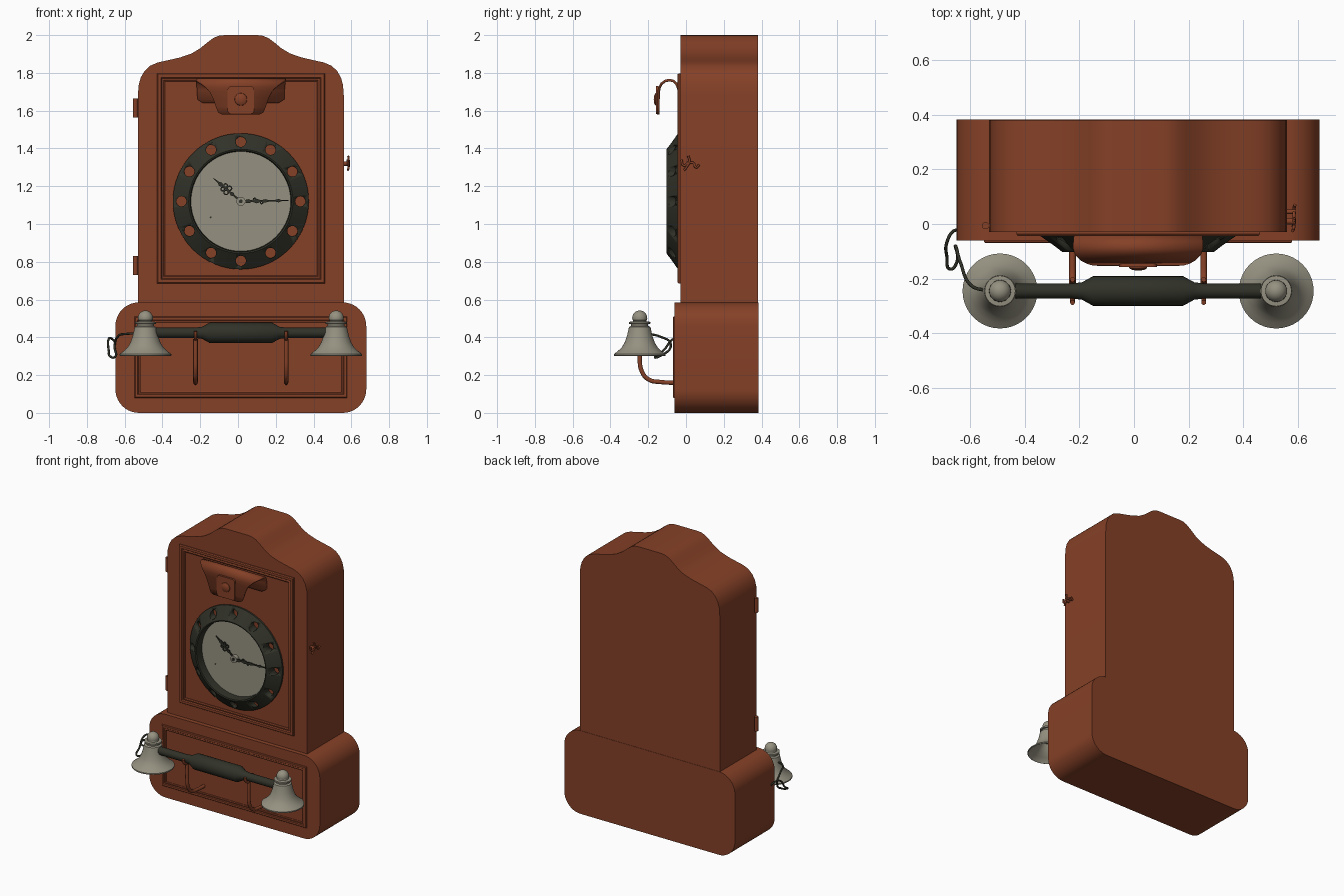
import bpy, bmesh, math
from mathutils import Vector, Matrix

if "Cube" in bpy.data.objects:
    bpy.data.objects.remove(bpy.data.objects["Cube"])

CX = 0.015


def material(name, rgb):
    m = bpy.data.materials.new(name)
    m.diffuse_color = (*rgb, 1)
    m.use_nodes = True
    m.node_tree.nodes["Principled BSDF"].inputs["Base Color"].default_value = m.diffuse_color
    return m


WOOD = material("red_brown_wood", (0.235, 0.052, 0.02))
DARK = material("dark_metal", (0.03, 0.031, 0.021))
CREAM = material("cream", (0.30, 0.285, 0.22))


def finish(bm, name, mat, angle=35):
    bmesh.ops.remove_doubles(bm, verts=bm.verts, dist=1e-5)
    bmesh.ops.recalc_face_normals(bm, faces=bm.faces)
    me = bpy.data.meshes.new(name)
    bm.to_mesh(me)
    bm.free()
    ob = bpy.data.objects.new(name, me)
    bpy.context.collection.objects.link(ob)
    me.materials.append(mat)
    activate(ob)
    bpy.ops.object.shade_smooth_by_angle(angle=math.radians(angle))
    return ob


def activate(ob):
    bpy.ops.object.select_all(action='DESELECT')
    ob.select_set(True)
    bpy.context.view_layer.objects.active = ob


def prism(name, outline, y0, y1, mat):
    """Outline in x, z pushed from y0 to y1."""
    bm = bmesh.new()
    f = bm.faces.new([bm.verts.new((x, y0, z)) for x, z in outline])
    r = bmesh.ops.extrude_face_region(bm, geom=[f])
    vs = [g for g in r['geom'] if isinstance(g, bmesh.types.BMVert)]
    bmesh.ops.translate(bm, verts=vs, vec=(0, y1 - y0, 0))
    return finish(bm, name, mat)


def loft(name, rings, mat, closed=False, caps=False):
    """Join equally long vertex loops."""
    bm = bmesh.new()
    loops = [[bm.verts.new(p) for p in ring] for ring in rings]
    pairs = list(zip(loops, loops[1:])) + ([(loops[-1], loops[0])] if closed else [])
    n = len(loops[0])
    for a, b in pairs:
        for i in range(n):
            j = (i + 1) % n
            bm.faces.new((a[i], a[j], b[j], b[i]))
    return finish(bm, name, mat)


def lathe(name, profile, loc, axis, mat, seg=32, closed=False):
    """Profile of (radius, height) turned about an axis through loc."""
    q = Vector((0, 0, 1)).rotation_difference(Vector(axis))
    rings = [[Vector(loc) + q @ Vector((r * math.cos(2 * math.pi * i / seg),
                                        r * math.sin(2 * math.pi * i / seg), h))
              for i in range(seg)] for r, h in profile]
    return loft(name, rings, mat, closed)


def rod(name, r, a, b, mat, seg=20):
    d = Vector(b) - Vector(a)
    return lathe(name, [(0, 0), (r, 0), (r, d.length), (0, d.length)], a, d.normalized(), mat, seg)


def tube(name, pts, r, mat):
    cu = bpy.data.curves.new(name, 'CURVE')
    cu.dimensions = '3D'
    cu.bevel_depth, cu.bevel_resolution = r, 3
    cu.use_fill_caps = True
    s = cu.splines.new('BEZIER')
    s.bezier_points.add(len(pts) - 1)
    s.resolution_u = 8
    for p, co in zip(s.bezier_points, pts):
        p.co = co
        p.handle_left_type = p.handle_right_type = 'AUTO'
    ob = bpy.data.objects.new(name, cu)
    bpy.context.collection.objects.link(ob)
    cu.materials.append(mat)
    activate(ob)
    bpy.ops.object.convert(target='MESH')
    return ob


def rounded(hw, z0, z1, r, n=10):
    out = []
    for sx, cz, a0 in ((1, z1 - r, 0), (-1, z1 - r, 90), (-1, z0 + r, 180), (1, z0 + r, 270)):
        for i in range(n + 1):
            a = math.radians(a0 + 90 * i / n)
            out.append((CX + sx * (hw - r) + r * math.cos(a), cz + r * math.sin(a)))
    return out


# Cabinet: base and crowned upper case
prism("base_case", rounded(0.664, 0, 0.585, 0.125), -0.06, 0.383, WOOD)
half = [(.545, .5), (.545, 1.68), (.541, 1.735), (.53, 1.775), (.51, 1.81), (.48, 1.838), (.44, 1.855),
        (.385, 1.867), (.32, 1.882), (.26, 1.903), (.215, 1.93), (.175, 1.963), (.145, 1.985),
        (.115, 1.997), (.085, 2.0)]
prism("upper_case", [(CX + x, z) for x, z in half] + [(CX - x, z) for x, z in reversed(half)],
      -0.03, 0.381, WOOD)


# Raised mouldings round the panels
def moulding(name, hw, z0, z1, y, w, h):
    prof = [(0, .004), (0, -.5 * h), (.12 * w, -h), (.5 * w, -h), (.62 * w, -.45 * h),
            (.85 * w, -.75 * h), (w, -.4 * h), (w, .004)]
    rings = []
    for o, d in prof:
        yy = y + d
        rings.append([(CX + sx * (hw - o), yy, z1 - o if up else z0 + o)
                      for sx, up in ((-1, 0), (1, 0), (1, 1), (-1, 1))])
    loft(name, rings, WOOD, closed=True)


moulding("door_moulding", .445, .685, 1.798, -.03, .043, .014)
moulding("base_moulding", .563, .08, .51, -.06, .034, .010)

# Dial: bevelled ring with twelve finger holes, recessed face
C = (CX, 0, 1.12)
ring = lathe("dial_ring", [(.36, .02), (.36, .042), (.276, .103), (.268, .1), (.262, .02)],
             C, (0, -1, 0), DARK, 64, closed=True)
for i in range(12):
    a = math.radians(30 * i)
    x, z = CX + .315 * math.sin(a), 1.12 + .315 * math.cos(a)
    cutter = rod("hole_cutter", .027, (x, .05, z), (x, -.2, z), DARK)
    cutter.hide_render = True
    mod = ring.modifiers.new("hole", 'BOOLEAN')
    mod.operation, mod.solver, mod.object = 'DIFFERENCE', 'EXACT', cutter
    activate(ring)
    bpy.ops.object.modifier_apply(modifier=mod.name)
    bpy.data.objects.remove(cutter)
rod("dial_face", .268, (CX, -.02, 1.12), (CX, -.045, 1.12), CREAM, 64)
rod("winding_hole", .005, (CX - .16, -.044, 1.035), (CX - .16, -.047, 1.035), DARK, 10)


# Ornate hands with pierced loops
def hand(name, deg, prof, loops, y):
    a = math.radians(deg)
    d, s = Vector((math.cos(a), math.sin(a))), Vector((-math.sin(a), math.cos(a)))
    o = Vector((CX, 1.12))
    prism(name, [o + d * t + s * w for t, w in prof] + [o + d * t - s * w for t, w in reversed(prof)],
          y, y - .007, DARK)
    for t, w, r in loops:
        p = o + d * t + s * w
        lathe(name + "_loop", [(r - .004, 0), (r + .003, 0), (r + .003, .007), (r - .004, .007)],
              (p.x, y, p.y), (0, -1, 0), DARK, 14, closed=True)


hand("hour_hand", 140, [(.015, .005), (.05, .005), (.06, .011), (.075, .004), (.125, .004),
                        (.14, .012), (.155, .005), (.19, .002)],
     [(.09, .014, .012), (.09, -.014, .012), (.115, .012, .01), (.115, -.012, .01)], -.055)
hand("minute_hand", 1, [(.015, .005), (.04, .011), (.06, .004), (.085, .012), (.105, .004),
                        (.13, .009), (.15, .004), (.18, .004), (.2, .009), (.215, .003), (.252, .002)],
     [(.073, .009, .007), (.11, -.008, .007)], -.064)
rod("hand_spindle", .024, (CX, -.045, 1.12), (CX, -.073, 1.12), CREAM)
rod("spindle_pin", .01, (CX, -.07, 1.12), (CX, -.08, 1.12), DARK)

# Curled leaf bracket at the top of the door
leaf = [(-.035, 1.64, .2), (-.035, 1.66, .23), (-.038, 1.71, .232), (-.05, 1.742, .235), (-.067, 1.757, .237),
        (-.088, 1.762, .238), (-.11, 1.757, .23), (-.13, 1.742, .208), (-.14, 1.722, .185),
        (-.145, 1.70, .165), (-.146, 1.66, .145), (-.146, 1.62, .132), (-.146, 1.59, .12), (-.146, 1.58, .1)]
bm = bmesh.new()
rows = [[bm.verts.new((CX + k * w, y, z)) for k in (-1, 1)] for y, z, w in leaf]
for a, b in zip(rows, rows[1:]):
    bm.faces.new((a[0], a[1], b[1], b[0]))
ob = finish(bm, "leaf_bracket", WOOD, 40)
mod = ob.modifiers.new("thickness", 'SOLIDIFY')
mod.thickness, mod.offset = .014, 0
prism("bracket_plate", rounded(.07, 1.583, 1.73, .02, 5), -.145, -.158, WOOD)
lathe("bracket_button", [(.034, 0), (.032, .007), (.022, .013), (0, .016)],
      (CX, -.155, 1.66), (0, -1, 0), WOOD, 24)

# Hinges on the left edge
for z in (.73, 1.565):
    rod("door_hinge", .013, (-.543, -.006, z), (-.543, -.006, z + .1), WOOD, 16)

# Latch on the right edge: post, hook and small handle
rod("latch_post", .012, (.555, .01, 1.32), (.59, .01, 1.32), WOOD, 14)
tube("latch_hook", [(.58, -.025, 1.34), (.584, -.012, 1.31), (.585, .01, 1.32),
                    (.585, .035, 1.325), (.585, .055, 1.30), (.588, .07, 1.315)], .006, WOOD)
tube("latch_handle", [(.582, -.01, 1.285), (.586, .005, 1.305), (.586, .018, 1.335), (.584, .012, 1.36)],
     .006, WOOD)
rod("latch_stop", .008, (.555, .045, 1.315), (.592, .045, 1.315), WOOD, 12)

# Cradle: two bent rods with a fork under the receiver
Y, Z = -.245, .424
for x in (CX - .24, CX + .24):
    tube("cradle_rod", [(x, -.04, .16), (x, -.13, .163), (x, -.2, .178), (x, -.236, .225),
                        (x, Y, .3), (x, Y, .39)], .012, WOOD)
    tube("cradle_fork", [(x, Y + .042 * math.cos(a), Z + .008 + .042 * math.sin(a))
                         for a in [math.pi * (1 + i / 8) for i in range(9)]], .009, WOOD)

# Receiver bar with thick grip
lathe("receiver_bar", [(0, -.47), (.027, -.47), (.027, -.245), (.032, -.205), (.054, -.165), (.054, .165),
                       (.032, .205), (.027, .245), (.027, .47), (0, .47)],
      (CX, Y, Z), (1, 0, 0), DARK, 24)

# Flared bells, open underneath, with ball tops
bell = [(0, .41), (.045, .40), (.058, .38), (.08, .35), (.105, .33), (.128, .312), (.134, .302),
        (.137, .303), (.137, .311), (.116, .327), (.095, .347), (.08, .372), (.068, .405), (.06, .44), (.057, .455),
        (.045, .46), (.045, .47), (.056, .472), (.056, .482), (.036, .484), (.034, .49)]
bell += [(.04 * math.cos(math.radians(a)), .502 + .04 * math.sin(math.radians(a)))
         for a in (-15, 0, 15, 30, 45, 60, 75, 90)]
for x in (CX - .505, CX + .505):
    lathe("receiver_bell", bell, (x, Y, 0), (0, 0, 1), CREAM, 40)

# Cord looping from the receiver back to the case
tube("cord", [(-.53, Y, .42), (-.595, -.225, .418), (-.635, -.14, .405), (-.653, -.08, .36),
              (-.648, -.14, .30), (-.67, -.165, .295), (-.684, -.12, .33), (-.682, -.06, .395),
              (-.665, -.03, .39), (-.64, -.02, .36)], .006, DARK)
